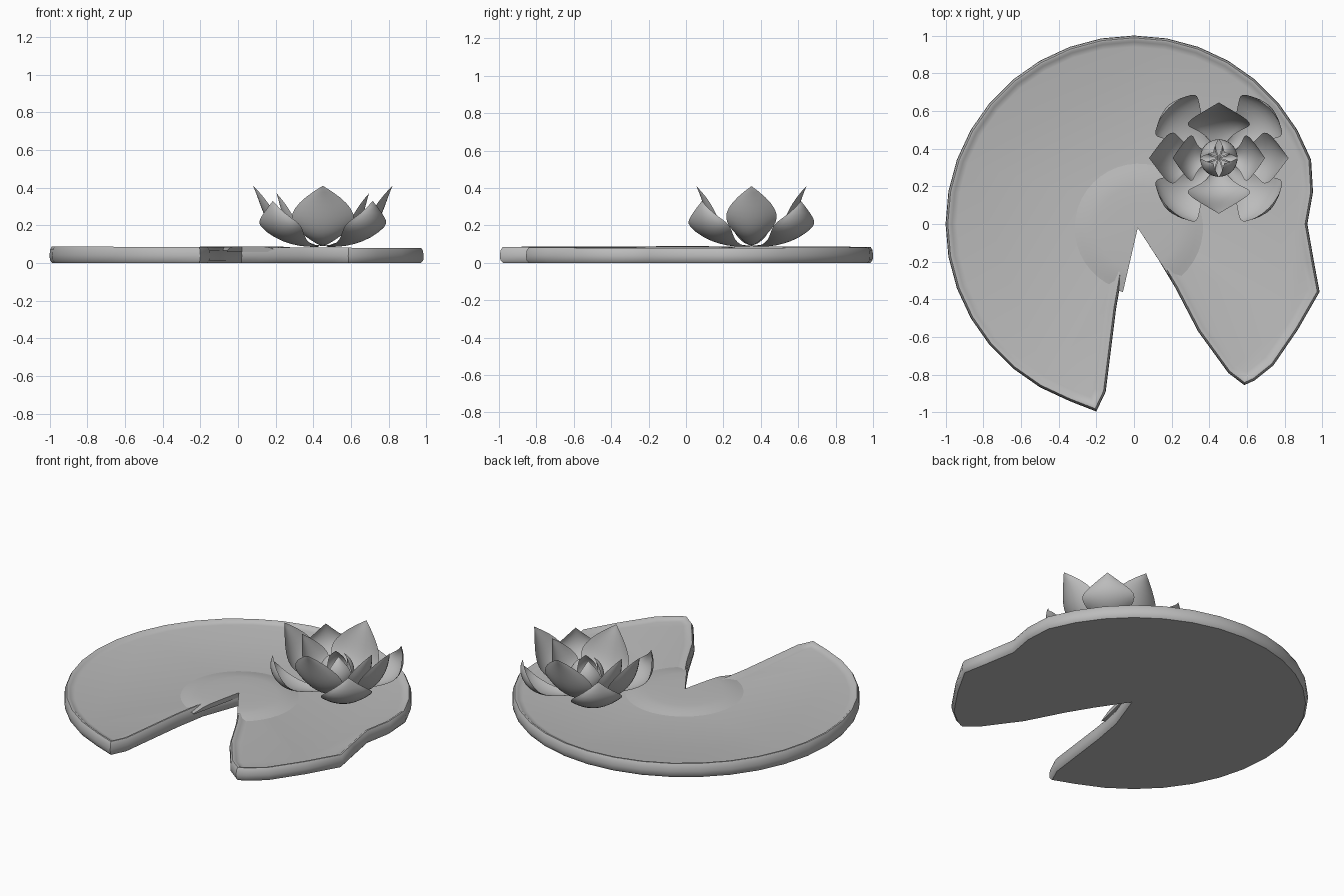
import bpy, bmesh, math
from mathutils import Vector
from mathutils.geometry import interpolate_bezier

cube = bpy.data.objects.get("Cube")
if cube:
    bpy.data.objects.remove(cube, do_unlink=True)

grey = bpy.data.materials.new("soft_grey")
grey.use_nodes = True
colour = (0.5, 0.5, 0.5, 1)
grey.diffuse_color = colour
grey.node_tree.nodes["Principled BSDF"].inputs["Base Color"].default_value = colour


def finish(name, bm, angle=40, weld=True):
    if weld:
        bmesh.ops.remove_doubles(bm, verts=bm.verts, dist=0.0005)
    mesh = bpy.data.meshes.new(name)
    bm.to_mesh(mesh)
    bm.free()
    mesh.materials.append(grey)
    ob = bpy.data.objects.new(name, mesh)
    bpy.context.collection.objects.link(ob)
    bpy.ops.object.select_all(action='DESELECT')
    ob.select_set(True)
    bpy.context.view_layer.objects.active = ob
    bpy.ops.object.shade_smooth_by_angle(angle=math.radians(angle))
    return ob


# Leaf outline, anticlockwise: notch apex, right notch edge, wavy right side, round rest
apex = Vector((0.02, -0.02))
outline = [apex] + [Vector(p) for p in (
    (0.13, -0.19), (0.22, -0.34), (0.34, -0.57), (0.5, -0.79), (0.585, -0.855), (0.64, -0.83),
    (0.74, -0.75), (0.87, -0.56), (0.985, -0.36), (0.955, -0.2), (0.92, 0.0), (0.95, 0.17))]
steps = 24
for i in range(steps):
    a = math.radians(20 + 230 * i / (steps - 1))
    outline.append(Vector((math.cos(a), math.sin(a))))
outline += [Vector(p) for p in ((-0.2, -0.995), (-0.15, -0.89), (-0.095, -0.45), (-0.06, -0.25))]


def inset(points, d):
    result = []
    for i, p in enumerate(points):
        before = (p - points[i - 1]).normalized()
        after = (points[(i + 1) % len(points)] - p).normalized()
        n1, n2 = (Vector((-v.y, v.x)) for v in (before, after))
        mid = (n1 + n2).normalized()
        result.append(p + mid * d / max(mid.dot(n1), 0.6))
    return result


# Leaf pad: rounded wall, thin raised rim, sunken floor
bm = bmesh.new()
loops = []
for d, z in ((0.014, 0), (0.002, 0.015), (0, 0.04), (0.003, 0.068), (0.012, 0.084),
             (0.022, 0.084), (0.034, 0.074), (0.06, 0.068)):
    ring = []
    for p in inset(outline, d):
        tilt = -0.004 * p.x * z / 0.08
        ring.append(bm.verts.new((p.x, p.y, z + tilt)))
    loops.append(ring)
n = len(outline)
for low, high in zip(loops, loops[1:]):
    for i in range(n):
        j = (i + 1) % n
        bm.faces.new((low[i], low[j], high[j], high[i]))
bm.faces.new(reversed(loops[0]))
bm.faces.new(loops[-1])
finish("leaf_pad", bm, 45, weld=False)

# Low raised centre, open at the notch
bm = bmesh.new()
start, end, spokes = math.radians(-57), math.radians(257), 36
rings = []
for r, z in ((0, 0.089), (0.12, 0.089), (0.22, 0.087), (0.27, 0.083), (0.31, 0.074), (0.35, 0.066)):
    ring = []
    for i in range(spokes + 1):
        a = start + (end - start) * i / spokes
        ring.append(bm.verts.new((apex.x + r * math.cos(a), apex.y + r * math.sin(a), z)))
    rings.append(ring)
for inner, outer in zip(rings, rings[1:]):
    for i in range(spokes):
        bm.faces.new((inner[i], outer[i], outer[i + 1], inner[i + 1]))
# side skirts close the raised centre along the notch
for i in (0, spokes):
    edge = [ring[i] for ring in rings]
    base = [bm.verts.new((v.co.x, v.co.y, 0.06)) for v in edge]
    for k in range(len(edge) - 1):
        bm.faces.new((edge[k], base[k], base[k + 1], edge[k + 1]))
finish("leaf_centre", bm)

# Flower
centre = Vector((0.45, 0.35, 0))


def petal(name, degrees, spine, half_width, cup):
    """Thin sheet along a curved (radius, height) spine, cupped across its width."""
    a = math.radians(degrees)
    out = Vector((math.cos(a), math.sin(a), 0))
    side = Vector((-out.y, out.x, 0))
    up = Vector((0, 0, 1))
    along, across = 14, 10
    pts = interpolate_bezier(*[Vector((r, z, 0)) for r, z in spine], along + 1)
    bm = bmesh.new()
    rows = []
    for i, p in enumerate(pts):
        tangent = (pts[min(i + 1, along)] - pts[max(i - 1, 0)]).normalized()
        inward = up * tangent.x - out * tangent.y
        w = half_width * math.sin(math.pi * (i / along) ** 1.3)
        row = []
        for k in range(across + 1):
            s = 2 * k / across - 1
            row.append(bm.verts.new(centre + out * p.x + up * p.y + side * s * w
                                    + inward * cup * w * s * s))
        rows.append(row)
    for r0, r1 in zip(rows, rows[1:]):
        for k in range(across):
            bm.faces.new((r0[k], r1[k], r1[k + 1], r0[k + 1]))
    finish(name, bm, 60)


petal_rings = (
    ("outer_petal", (45, 135, 225, 315), ((0, 0.088), (0.3, 0.07), (0.43, 0.17), (0.375, 0.33)), 0.15, 0.3),
    ("side_petal", (0, 180), ((0, 0.09), (0.3, 0.08), (0.3, 0.25), (0.37, 0.41)), 0.135, 0.4),
    ("end_petal", (90, 270), ((0, 0.09), (0.24, 0.08), (0.22, 0.25), (0.295, 0.41)), 0.165, 0.3),
    ("inner_petal", (0, 180), ((0, 0.092), (0.2, 0.08), (0.2, 0.22), (0.245, 0.37)), 0.12, 0.45),
    ("bud_petal", (45, 135, 225, 315), ((0, 0.094), (0.12, 0.1), (0.13, 0.25), (0.04, 0.31)), 0.07, 0.4),
)
for name, angles, spine, half_width, cup in petal_rings:
    for i, angle in enumerate(angles):
        petal(f"{name}_{i + 1}", angle, spine, half_width, cup)
